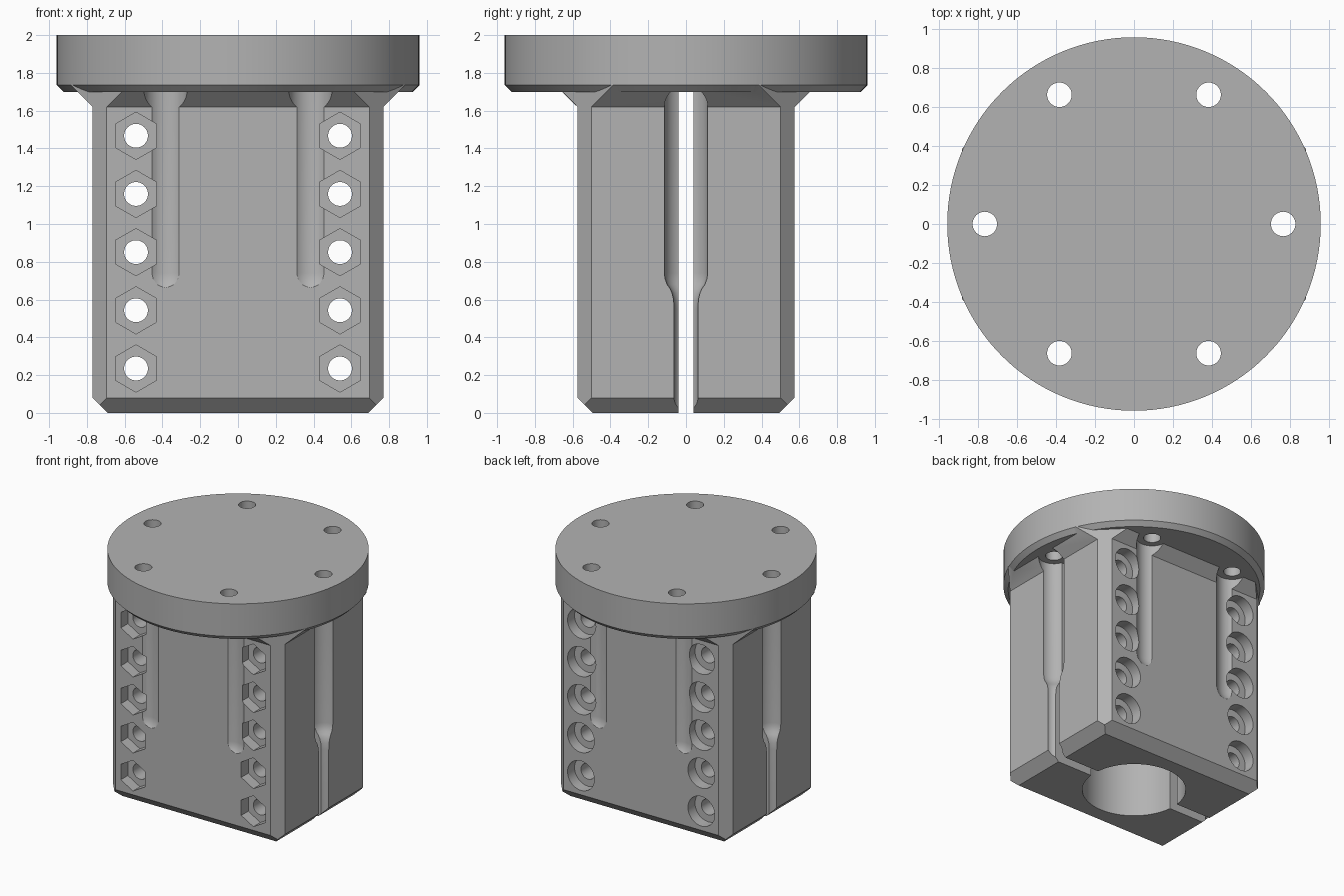
import bpy, bmesh
from math import pi, cos, sin, radians
from mathutils import Vector, Matrix

if "Cube" in bpy.data.objects:
    bpy.data.objects.remove(bpy.data.objects["Cube"], do_unlink=True)

grey = bpy.data.materials.new("plain grey")
grey.use_nodes = True
COLOUR = (0.45, 0.45, 0.45, 1)
grey.diffuse_color = COLOUR
grey.node_tree.nodes["Principled BSDF"].inputs["Base Color"].default_value = COLOUR

HALF_X, HALF_Y = 0.77, 0.575
FLANGE_Z = 1.7
BOLT_CIRCLE = 0.767
SCREW_R = 0.063


def finish(bm, name):
    bmesh.ops.recalc_face_normals(bm, faces=bm.faces)
    mesh = bpy.data.meshes.new(name)
    bm.to_mesh(mesh)
    bm.free()
    mesh.materials.append(grey)
    obj = bpy.data.objects.new(name, mesh)
    bpy.context.collection.objects.link(obj)
    return obj


def stack(name, rings, matrix=Matrix()):
    """Closed solid from a list of equal-length point rings."""
    bm = bmesh.new()
    loops = [[bm.verts.new(matrix @ Vector(p)) for p in ring] for ring in rings]
    n = len(loops[0])
    for low, high in zip(loops, loops[1:]):
        for i in range(n):
            j = (i + 1) % n
            bm.faces.new((low[i], low[j], high[j], high[i]))
    bm.faces.new(loops[0])
    bm.faces.new(loops[-1])
    return finish(bm, name)


def turned(name, profile, sides=48, matrix=Matrix()):
    """Solid of revolution about z from (radius, height) pairs."""
    angles = [2 * pi * i / sides for i in range(sides)]
    return stack(name, [[(r * cos(a), r * sin(a), z) for a in angles]
                        for r, z in profile], matrix)


def rect(x, y, z):
    return [(-x, -y, z), (x, -y, z), (x, y, z), (-x, y, z)]


def combine(target, tool, operation):
    mod = target.modifiers.new(tool.name, "BOOLEAN")
    mod.operation, mod.solver, mod.object = operation, "EXACT", tool
    bpy.context.view_layer.objects.active = target
    bpy.ops.object.modifier_apply(modifier=mod.name)
    bpy.data.objects.remove(tool, do_unlink=True)


# Clamp block: chamfered foot and flared neck
body = stack("clamp_block", [rect(HALF_X + d, HALF_Y + d, z) for d, z in
                             ((-0.08, 0), (0, 0.08), (0, 1.62), (0.115, 1.735))])

# Trim the four upright corners
bm = bmesh.new()
bm.from_mesh(body.data)
for sx in (-1, 1):
    for sy in (-1, 1):
        cut = bmesh.ops.bisect_plane(
            bm, geom=bm.verts[:] + bm.edges[:] + bm.faces[:], dist=1e-5,
            plane_co=(sx * 0.695, sy * HALF_Y, 0), plane_no=(sx, sy, 0), clear_outer=True)
        rim = [e for e in cut["geom_cut"] if isinstance(e, bmesh.types.BMEdge)]
        bmesh.ops.holes_fill(bm, edges=rim, sides=0)
bmesh.ops.recalc_face_normals(bm, faces=bm.faces)
bm.to_mesh(body.data)
bm.free()

# Round mounting flange
flange = turned("flange", [(0.925, FLANGE_Z), (0.96, 1.735), (0.96, 2)], 128)
combine(body, flange, "UNION")

# Central bore and clamping slot
combine(body, turned("bore", [(0.38, -0.1), (0.38, 1.699)], 96), "DIFFERENCE")
combine(body, stack("slot", [rect(0.82, 0.04, z) for z in (-0.1, 1.699)]), "DIFFERENCE")

# Flange screw holes, each with a wide tool groove down the block
groove = [(SCREW_R, -0.1), (SCREW_R, 0.55), (0.066, 0.6), (0.074, 0.635), (0.086, 0.66),
          (0.1, 0.68), (0.111, 0.71), (0.115, 0.74), (0.115, FLANGE_Z),
          (SCREW_R, FLANGE_Z), (SCREW_R, 2.1)]
for k in range(6):
    a = radians(60 * k)
    place = Matrix.Translation((BOLT_CIRCLE * cos(a), BOLT_CIRCLE * sin(a), 0))
    combine(body, turned("groove", groove, 48, place), "DIFFERENCE")

# Clamp bolts: through hole, nut pocket in front, round counterbore behind
POCKET = 0.09
for sx in (-1, 1):
    for row in range(5):
        z = 0.235 + row * 0.308
        place = Matrix.Translation((sx * 0.54, 0, z)) @ Matrix.Rotation(pi / 2, 4, "X")
        deep, out = HALF_Y - POCKET, HALF_Y + 0.05
        bolt = [(0.12, -out), (0.12, -deep), (SCREW_R, -deep), (SCREW_R, out)]
        combine(body, turned("bolt_hole", bolt, 40, place), "DIFFERENCE")
        nut = turned("nut_pocket", [(0.125, deep), (0.125, out)], 6,
                     place @ Matrix.Rotation(pi / 2, 4, "Z"))
        combine(body, nut, "DIFFERENCE")

body.name = "flanged_clamp"
bpy.ops.object.select_all(action="DESELECT")
body.select_set(True)
bpy.context.view_layer.objects.active = body
bpy.ops.object.shade_smooth_by_angle(angle=radians(25))
